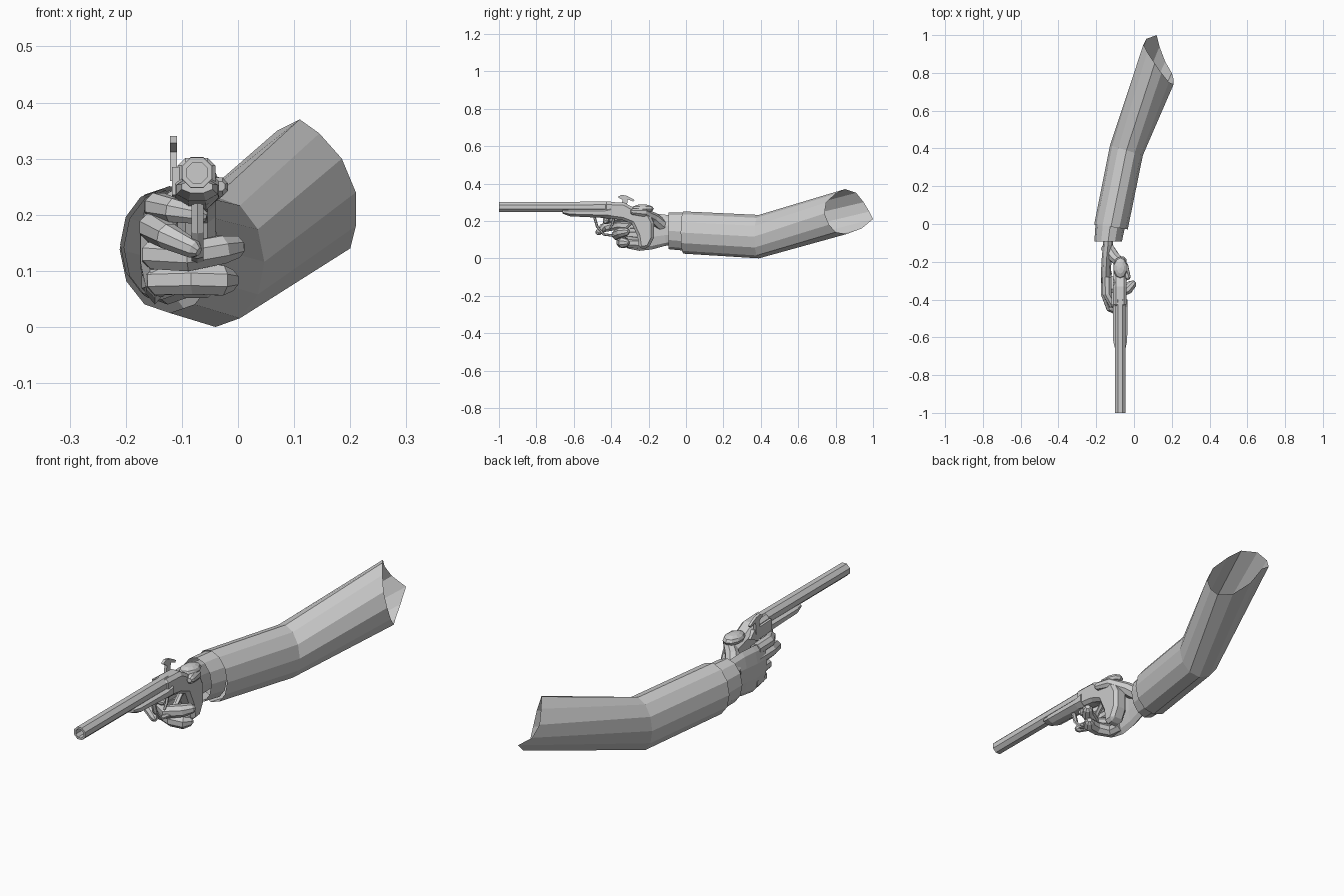
import bpy, bmesh, math
from mathutils import Vector

if "Cube" in bpy.data.objects:
    bpy.data.objects.remove(bpy.data.objects["Cube"])


def make(name, verts, faces):
    me = bpy.data.meshes.new(name)
    me.from_pydata([tuple(v) for v in verts], [], faces)
    bm = bmesh.new()
    bm.from_mesh(me)
    bmesh.ops.recalc_face_normals(bm, faces=bm.faces)
    bm.to_mesh(me)
    bm.free()
    ob = bpy.data.objects.new(name, me)
    bpy.context.collection.objects.link(ob)
    return ob


def ring(c, rx, rz, n=12, yaw=0.0, start=0.0):
    # Ring facing along y, starting at the top and turning towards +x
    out = []
    for k in range(n):
        a = 2 * math.pi * (k + start) / n
        dx = rx * math.sin(a)
        out.append(Vector((c[0] + dx, c[1] - yaw * dx, c[2] + rz * math.cos(a))))
    return out


def loft(name, rings, caps=True):
    n = len(rings[0])
    verts = [v for r in rings for v in r]
    faces = [(i * n + k, i * n + (k + 1) % n, (i + 1) * n + (k + 1) % n, (i + 1) * n + k)
             for i in range(len(rings) - 1) for k in range(n)]
    if caps:
        faces += [tuple(range(n)), tuple(range(len(verts) - n, len(verts)))]
    return make(name, verts, faces)


def tube(name, path, n=8, flat=1.0):
    # Tapered tube along (x, y, z, radius) points with a blunt rounded tip
    p = [Vector(q[:3]) for q in path]
    r = [q[3] for q in path]
    d = (p[-1] - p[-2]).normalized()
    p.append(p[-1] + d * r[-1] * 0.6)
    r.append(r[-1] * 0.5)
    rings = []
    for i, c in enumerate(p):
        t = (p[min(i + 1, len(p) - 1)] - p[max(i - 1, 0)]).normalized()
        side = t.cross(Vector((0, 0, 1))).normalized()
        up = side.cross(t)
        rings.append([c + r[i] * (side * math.cos(a) * flat + up * math.sin(a))
                      for a in (2 * math.pi * (k + .5) / n for k in range(n))])
    return loft(name, rings)


def extrude_x(name, profile, x0, x1, bevel=0.0):
    # Side profile in (y, z) extruded across x
    rings = [[Vector((x, y, z)) for y, z in profile] for x in (x0, x1)]
    ob = loft(name, rings)
    if bevel:
        m = ob.modifiers.new("bevel", 'BEVEL')
        m.width = bevel
        m.segments = 1
        m.limit_method = 'ANGLE'
        m.angle_limit = math.radians(50)
    return ob


# Sleeve: open tube with a bent elbow and slanted shoulder opening
shoulder = [(.11, .85, .37), (.145, .80, .345), (.185, .75, .30), (.21, .74, .24),
            (.21, .765, .18), (.20, .80, .14), (.165, .86, .13), (.135, .94, .16),
            (.12, 1.0, .21), (.065, .98, .25), (.05, .95, .30), (.07, .91, .35)]
loft("sleeve", [ring((-.122, -.015, .138), .089, .113, yaw=.15),
                ring((-.04, .39, .116), .087, .116, yaw=.3),
                [Vector(v) for v in shoulder]], caps=False)

# Shirt cuff
loft("cuff", [ring((-.137, -.093, .147), .073, .098),
              ring((-.125, .0, .142), .078, .102, yaw=.15)], caps=False)

# Palm and wrist
loft("palm", [ring((-.135, -.02, .15), .032, .075, 10),
              ring((-.138, -.11, .15), .028, .083, 10),
              ring((-.145, -.18, .145), .027, .097, 10),
              ring((-.148, -.25, .14), .028, .10, 10),
              ring((-.148, -.31, .142), .027, .09, 10),
              ring((-.145, -.335, .145), .016, .075, 10)])

# Fingers and thumb
digits = {
    "index_finger": [(-.143, -.28, .213, .026), (-.142, -.37, .215, .026),
                     (-.115, -.425, .208, .023), (-.065, -.43, .198, .016)],
    "middle_finger": [(-.145, -.27, .172, .029), (-.150, -.37, .178, .028),
                      (-.125, -.445, .162, .024), (-.078, -.47, .138, .017)],
    "ring_finger": [(-.145, -.26, .125, .030), (-.146, -.34, .130, .029), (-.09, -.37, .125, .028),
                    (-.03, -.345, .138, .027), (-.004, -.315, .143, .021)],
    "little_finger": [(-.145, -.25, .080, .029), (-.140, -.32, .083, .028), (-.08, -.345, .085, .029),
                      (-.03, -.335, .083, .029), (-.014, -.315, .083, .020)],
    "thumb": [(-.145, -.12, .17, .035), (-.105, -.175, .215, .031),
              (-.052, -.225, .245, .025), (-.034, -.285, .25, .018)],
}
for name, path in digits.items():
    tube(name, path)

# Octagonal barrel with a sunken bore
C = (-.073, .275)
loft("barrel", [ring((C[0], y, C[1]), r, r, 8, start=.5)
                for y, r in ((-.40, .03), (-1, .029), (-1, .020), (-.9, .020))])

# Fore stock under the barrel
loft("fore_stock", [ring((C[0], y, z), rx, rz, 8, start=.5)
                    for y, z, rx, rz in ((-.66, .25, .030, .012), (-.62, .245, .040, .022),
                                         (-.44, .242, .042, .028), (-.40, .245, .042, .04))])

# Frame and curved grip
extrude_x("frame_and_grip",
          [(-.44, .302), (-.33, .298), (-.27, .265), (-.20, .245), (-.172, .19), (-.172, .11),
           (-.20, .055), (-.25, .05), (-.26, .12), (-.29, .185), (-.34, .205), (-.44, .218)],
          -.108, -.040, .014)

# Rounded knob at the rear of the frame
bm = bmesh.new()
bmesh.ops.create_uvsphere(bm, u_segments=10, v_segments=6, radius=1)
for v in bm.verts:
    v.co = Vector((-.072 + v.co.x * .038, -.232 + v.co.y * .06, .265 + v.co.z * .024))
me = bpy.data.meshes.new("rear_knob")
bm.to_mesh(me)
bm.free()
bpy.context.collection.objects.link(bpy.data.objects.new("rear_knob", me))

# Lock plate and cocked hammer on the side
extrude_x("lock_plate", [(-.43, .285), (-.31, .28), (-.28, .25), (-.33, .228), (-.43, .235)], -.118, -.10)
extrude_x("hammer", [(-.365, .328), (-.345, .34), (-.315, .334), (-.275, .312), (-.282, .304),
                     (-.312, .315), (-.318, .26), (-.345, .26), (-.34, .312)], -.121, -.109)

# Trigger guard and trigger
guard = [(-.49, .222), (-.475, .17), (-.44, .128), (-.38, .12), (-.33, .15), (-.29, .19)]
tube("trigger_guard", [(-.072, y, z, .007) for y, z in guard], 6, 1.8)
tube("trigger", [(-.072, -.385, .22, .008), (-.072, -.395, .18, .007), (-.072, -.41, .155, .005)], 6)
